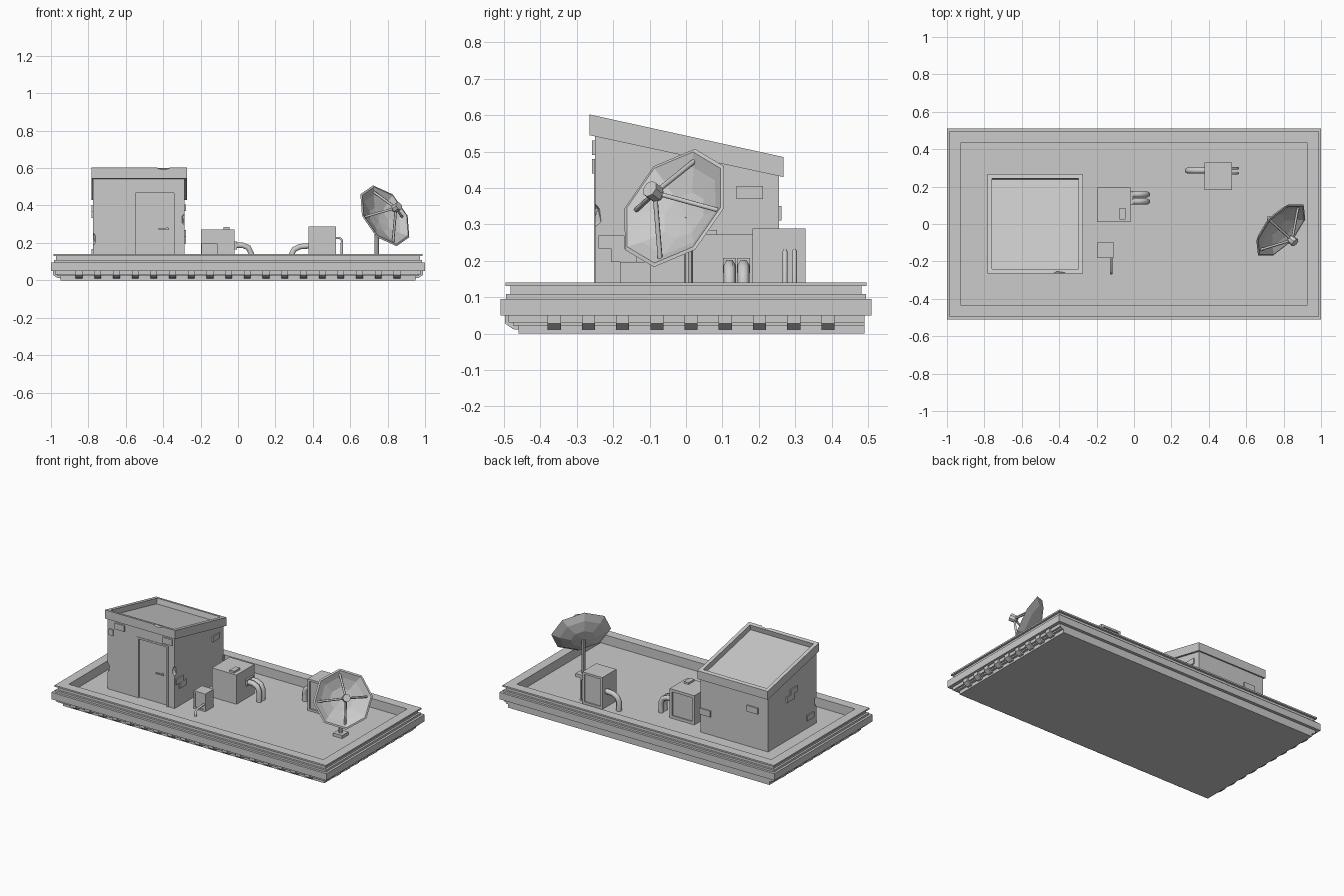
import bpy, bmesh, math
from mathutils import Vector, Matrix

if "Cube" in bpy.data.objects:
    bpy.data.objects.remove(bpy.data.objects["Cube"])

FLOOR = 0.08


def finish(name, bm):
    bmesh.ops.recalc_face_normals(bm, faces=bm.faces)
    me = bpy.data.meshes.new(name)
    bm.to_mesh(me)
    bm.free()
    ob = bpy.data.objects.new(name, me)
    bpy.context.collection.objects.link(ob)
    return ob


def recess(bm, normal, width, depth):
    bm.normal_update()
    faces = [f for f in bm.faces if f.normal.dot(Vector(normal)) > 0.9]
    r = bmesh.ops.inset_region(bm, faces=faces, thickness=width, use_even_offset=True)
    bm.normal_update()
    n = faces[0].normal.copy()
    r = bmesh.ops.extrude_face_region(bm, geom=faces)
    bmesh.ops.translate(bm, verts=[v for v in r["geom"] if isinstance(v, bmesh.types.BMVert)], vec=-n * depth)
    bmesh.ops.delete(bm, geom=[f for f in faces if f.is_valid], context='FACES')


def box(name, lo, hi, panels=(), width=0.012, depth=0.008):
    lo, hi = Vector(lo), Vector(hi)
    bm = bmesh.new()
    bmesh.ops.create_cube(bm, size=1)
    for v in bm.verts:
        v.co = [(lo[i] + hi[i]) / 2 + v.co[i] * (hi[i] - lo[i]) for i in range(3)]
    bmesh.ops.recalc_face_normals(bm, faces=bm.faces)
    for p in panels:
        recess(bm, p, width, depth)
    return finish(name, bm)


def prism(name, yz, x0, x1, top_recess=None, matrix=None):
    """Side profile in y, z pulled along x."""
    bm = bmesh.new()
    a = [bm.verts.new((x0, y, z)) for y, z in yz]
    b = [bm.verts.new((x1, y, z)) for y, z in yz]
    n = len(yz)
    bm.faces.new(a)
    bm.faces.new(b)
    for i in range(n):
        bm.faces.new((a[i], a[(i + 1) % n], b[(i + 1) % n], b[i]))
    bmesh.ops.recalc_face_normals(bm, faces=bm.faces)
    if top_recess:
        recess(bm, (0, 0.2, 1), *top_recess)
    if matrix:
        bm.transform(matrix)
    return finish(name, bm)


def revolve(name, profile, sides, matrix):
    bm = bmesh.new()
    vs = [bm.verts.new((0, r, h)) for r, h in profile]
    es = [bm.edges.new(p) for p in zip(vs, vs[1:])]
    bmesh.ops.spin(bm, geom=vs + es, cent=(0, 0, 0), axis=(0, 0, 1), angle=math.tau, steps=sides)
    bmesh.ops.remove_doubles(bm, verts=bm.verts, dist=1e-5)
    bm.transform(matrix)
    return finish(name, bm)


def tube(name, pts, r):
    cu = bpy.data.curves.new(name, 'CURVE')
    cu.dimensions = '3D'
    cu.bevel_depth, cu.bevel_resolution, cu.use_fill_caps = r, 1, True
    sp = cu.splines.new('POLY')
    sp.points.add(len(pts) - 1)
    for p, c in zip(sp.points, pts):
        p.co = (*c, 1)
    ob = bpy.data.objects.new(name, cu)
    bpy.context.collection.objects.link(ob)
    return ob


def cut(ob, cutter):
    cutter.hide_render = True
    cutter.hide_set(True)
    m = ob.modifiers.new("cut", 'BOOLEAN')
    m.operation, m.solver, m.object = 'DIFFERENCE', 'EXACT', cutter


def chip(ob, loc, size):
    bm = bmesh.new()
    bmesh.ops.create_icosphere(bm, subdivisions=1, radius=1)
    bm.transform(Matrix.Translation(loc) @ Matrix.Diagonal((*size, 1)))
    cut(ob, finish("chip_cutter", bm))


# Roof slab: stacked moulding rings, parapet and sunken floor
rings = [(0, .05), (.022, .05), (.022, .035), (.03, .035), (.03, .022), (.05, .022), (.05, 0),
         (.095, 0), (.095, .015), (.108, .015), (.108, .028), (.13, .028), (.13, .014),
         (.14, .014), (.14, .075), (FLOOR, .075)]
bm = bmesh.new()
loops = []
for z, d in rings:
    back = .49 if z < .05 or (z, d) == (.05, .022) else .51 - d
    x, front = 1 - d, -.51 + d
    loops.append([bm.verts.new(c) for c in ((-x, front, z), (x, front, z), (x, back, z), (-x, back, z))])
for a, b in zip(loops, loops[1:]):
    for i in range(4):
        j = (i + 1) % 4
        bm.faces.new((a[i], a[j], b[j], b[i]))
bm.faces.new(loops[0])
bm.faces.new(loops[-1])
finish("roof_slab", bm)

# Corbels under the cornice on the front and both ends
corbel = [(.06, .01), (.035, .012), (.012, .028), (.012, .052), (.06, .052)]
for i in range(18):
    x = -.85 + i * .1
    prism("front_corbel", [(-.51 + d, z) for d, z in corbel], x - .018, x + .018)
for side in (1, -1):
    for i in range(9):
        y = -.362 + i * .094
        prism("end_corbel", [(-1 + d, z) for d, z in corbel], side * y - .018, side * y + .018,
              matrix=Matrix.Rotation(side * math.pi / 2, 4, 'Z'))

# Stair hut with sloping roof tray
walls = prism("hut_walls", [(-.25, FLOOR - .01), (.255, FLOOR - .01), (.255, .44), (-.25, .55)], -.775, -.285)
roof = prism("hut_roof", [(-.265, .545), (.268, .43), (.268, .485), (-.265, .602)], -.782, -.272, (.024, .035))
cut(walls, box("door_cutter", (-.56, -.3, FLOOR), (-.33, -.228, .48)))
chip(walls, (-.28, -.255, .325), (.025, .025, .04))
chip(walls, (-.782, -.255, .22), (.025, .03, .045))
chip(roof, (-.4, -.272, .607), (.045, .022, .02))

# Door
box("door", (-.55, -.238, FLOOR), (-.34, -.226, .47))
for lo, hi in (((-.56, FLOOR), (-.548, .48)), ((-.342, FLOOR), (-.33, .48)), ((-.548, .468), (-.342, .48))):
    box("door_frame", (lo[0], -.253, lo[1]), (hi[0], -.226, hi[1]))
box("door_handle", (-.425, -.252, .272), (-.37, -.246, .28))
box("door_handle_stem", (-.385, -.248, .27), (-.375, -.236, .282))

# Exposed bricks on each wall
for x, z, w in ((-.682, .51, .07), (-.335, .51, .07), (-.745, .46, .03)):
    box("front_brick", (x - w / 2, -.258, z - .02), (x + w / 2, -.24, z + .02))
for x, z in ((-.665, .33), (-.32, .22)):
    box("back_brick", (x - .04, .245, z - .02), (x + .04, .263, z + .02))
for y, z in ((.175, .388), (-.205, .252), (-.17, .215)):
    box("right_brick", (-.295, y - .036, z - .018), (-.277, y + .036, z + .018))
for y, z in ((-.01, .385), (.03, .35), (-.18, .15)):
    box("left_brick", (-.783, y - .036, z - .018), (-.765, y + .036, z + .018))

# Large vent unit with two ducts
box("vent_unit", (-.197, .01, FLOOR), (-.018, .195, .272), [(0, 1, 0)], .018)
box("vent_unit_cap", (-.078, .025, .27), (-.045, .085, .284))
for y in (.12, .158):
    tube("vent_duct", [(-.03, y, .187), (.025, y, .187), (.055, y, .175), (.07, y, .145), (.07, y, FLOOR)], .017)
    box("duct_collar", (-.02, y - .018, .166), (-.006, y + .018, .208))

# Second unit with one duct and two thin pipes
box("cooling_unit", (.378, .183, FLOOR), (.524, .328, .288), [(0, -1, 0), (0, 1, 0)], .014)
tube("cooling_duct", [(.39, .286, .185), (.33, .286, .18), (.3, .286, .165), (.287, .286, .14), (.287, .286, FLOOR)], .017)
for y in (.272, .298):
    tube("cooling_pipe", [(.51, y, .226), (.545, y, .226), (.555, y, .216), (.555, y, FLOOR)], .007)

# Small junction box
box("junction_box", (-.195, -.182, FLOOR), (-.11, -.096, .196), [(0, -1, 0)], .01, .005)
tube("junction_pipe", [(-.122, -.17, .125), (-.122, -.25, .12), (-.122, -.265, .11), (-.122, -.265, FLOOR)], .007)

# Satellite dish tilted up towards the front right
n = Vector((.66, -.59, .46)).normalized()
u = Vector((0, 0, 1)).cross(n).normalized()
v = n.cross(u)
frame = Matrix.Translation((.785, -.032, .345)) @ Matrix((u, v, n)).transposed().to_4x4()
revolve("dish", [(0, -.066), (.075, -.056), (.14, -.03), (.183, 0), (.172, .003), (.135, -.02), (.072, -.045), (0, -.054)], 8, frame)
revolve("dish_feed", [(0, .07), (.016, .07), (.024, .085), (.024, .115), (0, .115)], 8, frame)
for a, b in ((1, 0), (-1, 0), (0, 1), (0, -1)):
    tube("dish_strut", [frame @ Vector((a * .008, b * .008, .085)), frame @ Vector((a * .15, b * .15, -.012))], .007)

# Dish post and foot
revolve("dish_post", [(0, FLOOR), (.012, FLOOR), (.012, .32), (0, .32)], 8, Matrix.Translation((.742, .007, 0)))
box("dish_foot", (.71, -.025, FLOOR), (.775, .04, FLOOR + .02))
